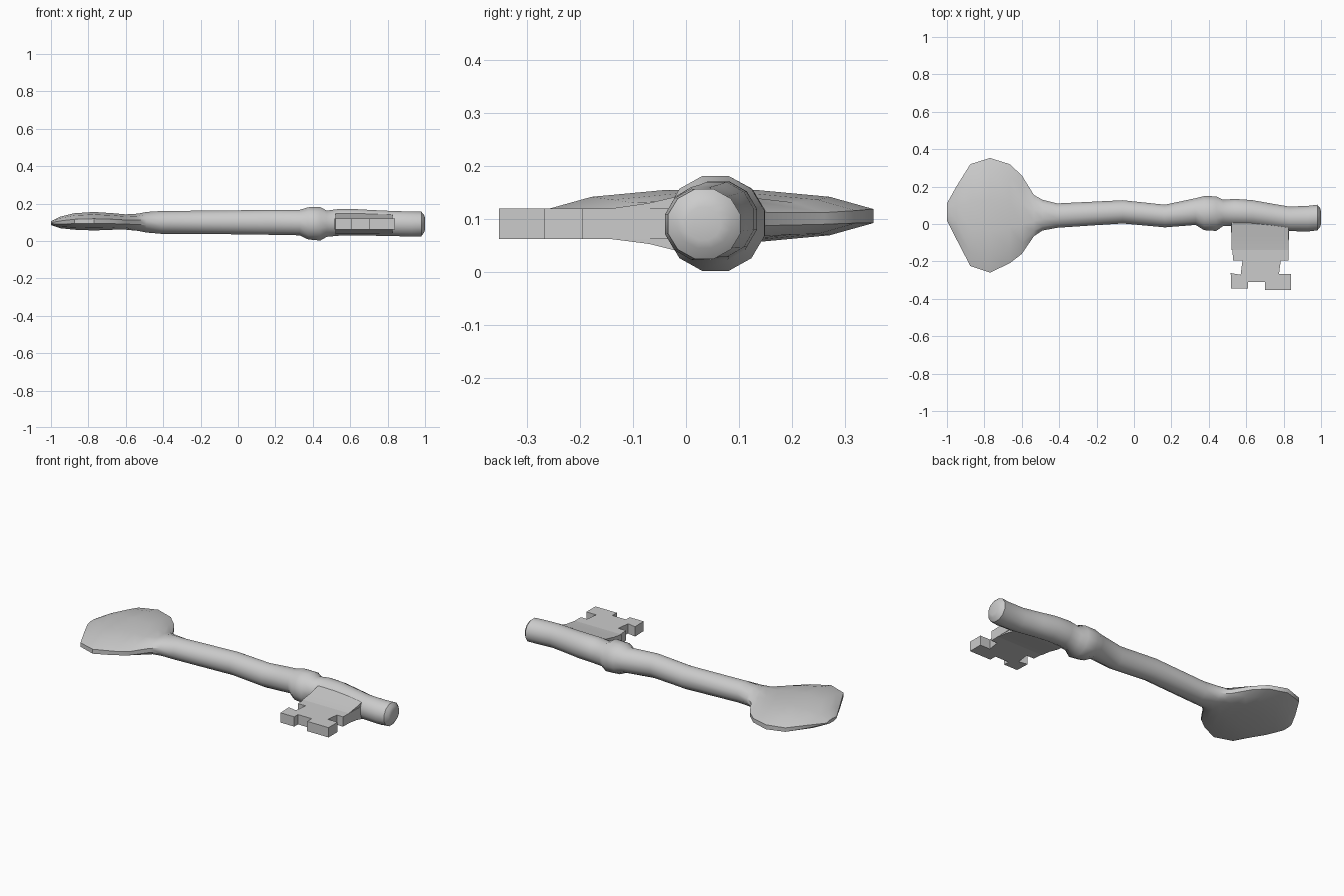
import bpy, bmesh
from math import sin, cos, pi, radians


def finish(name, bm):
    bmesh.ops.recalc_face_normals(bm, faces=bm.faces)
    me = bpy.data.meshes.new(name)
    bm.to_mesh(me)
    bm.free()
    ob = bpy.data.objects.new(name, me)
    bpy.context.collection.objects.link(ob)
    bpy.ops.object.select_all(action='DESELECT')
    bpy.context.view_layer.objects.active = ob
    ob.select_set(True)
    bpy.ops.object.shade_smooth_by_angle(angle=radians(42))
    return ob


def loft_x(name, sections, sides=12):
    """Loft along x; each section is (x, y low, y high, z low, z high)."""
    bm = bmesh.new()
    grow = 1 / cos(pi / sides)      # half-step start keeps flats on each side
    rings = []
    for x, y0, y1, z0, z1 in sections:
        cy, ry, cz, rz = (y0 + y1) / 2, (y1 - y0) / 2, (z0 + z1) / 2, (z1 - z0) / 2
        rings.append([bm.verts.new((x, cy + ry * grow * cos(a), cz + rz * grow * sin(a)))
                      for a in ((i + 0.5) * 2 * pi / sides for i in range(sides))])
    for a, b in zip(rings, rings[1:]):
        for i in range(sides):
            j = (i + 1) % sides
            bm.faces.new((a[i], a[j], b[j], b[i]))
    bm.faces.new(rings[0])
    bm.faces.new(rings[-1])
    return finish(name, bm)


def prism(name, points, direction):
    """Extrude a closed 3D outline along a direction."""
    bm = bmesh.new()
    face = bm.faces.new([bm.verts.new(p) for p in points])
    new = bmesh.ops.extrude_face_region(bm, geom=[face])['geom']
    bmesh.ops.translate(bm, vec=direction,
                        verts=[v for v in new if isinstance(v, bmesh.types.BMVert)])
    return finish(name, bm)


# Flat oval bow, flowing into the bent round shaft
bow = [
    (-1.00, 0.02, 0.11, 0.085, 0.105),
    (-0.95, -0.08, 0.20, 0.068, 0.130),
    (-0.875, -0.225, 0.32, 0.060, 0.148),
    (-0.77, -0.26, 0.353, 0.056, 0.155),
    (-0.665, -0.21, 0.32, 0.060, 0.148),
    (-0.60, -0.16, 0.26, 0.060, 0.142),
    (-0.535, -0.065, 0.155, 0.054, 0.146),
    (-0.49, -0.035, 0.13, 0.045, 0.155),
]
shaft = [
    (-0.41, -0.02, 0.11, 0.038, 0.160),
    (-0.06, 0.003, 0.127, 0.036, 0.163),
    (0.165, -0.018, 0.103, 0.033, 0.166),
    (0.33, -0.005, 0.138, 0.030, 0.166),
]
collar = [
    (0.375, -0.033, 0.149, 0.008, 0.180),
    (0.44, -0.037, 0.148, 0.002, 0.181),
    (0.475, -0.012, 0.130, 0.022, 0.162),
]
tip = [
    (0.54, -0.010, 0.134, 0.028, 0.171),
    (0.63, -0.012, 0.128, 0.028, 0.170),
    (0.72, -0.022, 0.112, 0.028, 0.165),
    (0.83, -0.038, 0.093, 0.026, 0.160),
    (0.93, -0.040, 0.097, 0.023, 0.157),
    (0.98, -0.034, 0.103, 0.025, 0.156),
    (0.995, -0.015, 0.085, 0.045, 0.140),
    (1.00, 0.00, 0.065, 0.060, 0.122),
]
loft_x("bow_and_shaft", bow + shaft + collar + tip)

# Flat bit with side notches and two teeth
outline = [(0.515, 0.03), (0.53, -0.195), (0.58, -0.195), (0.57, -0.272),
           (0.517, -0.262), (0.52, -0.345), (0.61, -0.345), (0.61, -0.31),
           (0.70, -0.31), (0.70, -0.352), (0.84, -0.352), (0.84, -0.267),
           (0.775, -0.267), (0.785, -0.195), (0.825, -0.195), (0.83, 0.03)]
prism("bit", [(x, y, 0.062) for x, y in outline], (0, 0, 0.058))

# Fillet where the bit swells into the shaft
fillet = [(-0.14, 0.062), (-0.07, 0.053), (-0.01, 0.038), (0.03, 0.034),
          (0.03, 0.150), (-0.01, 0.144), (-0.07, 0.130), (-0.14, 0.120)]
prism("bit_fillet", [(0.522, y, z) for y, z in fillet], (0.303, 0, 0))
